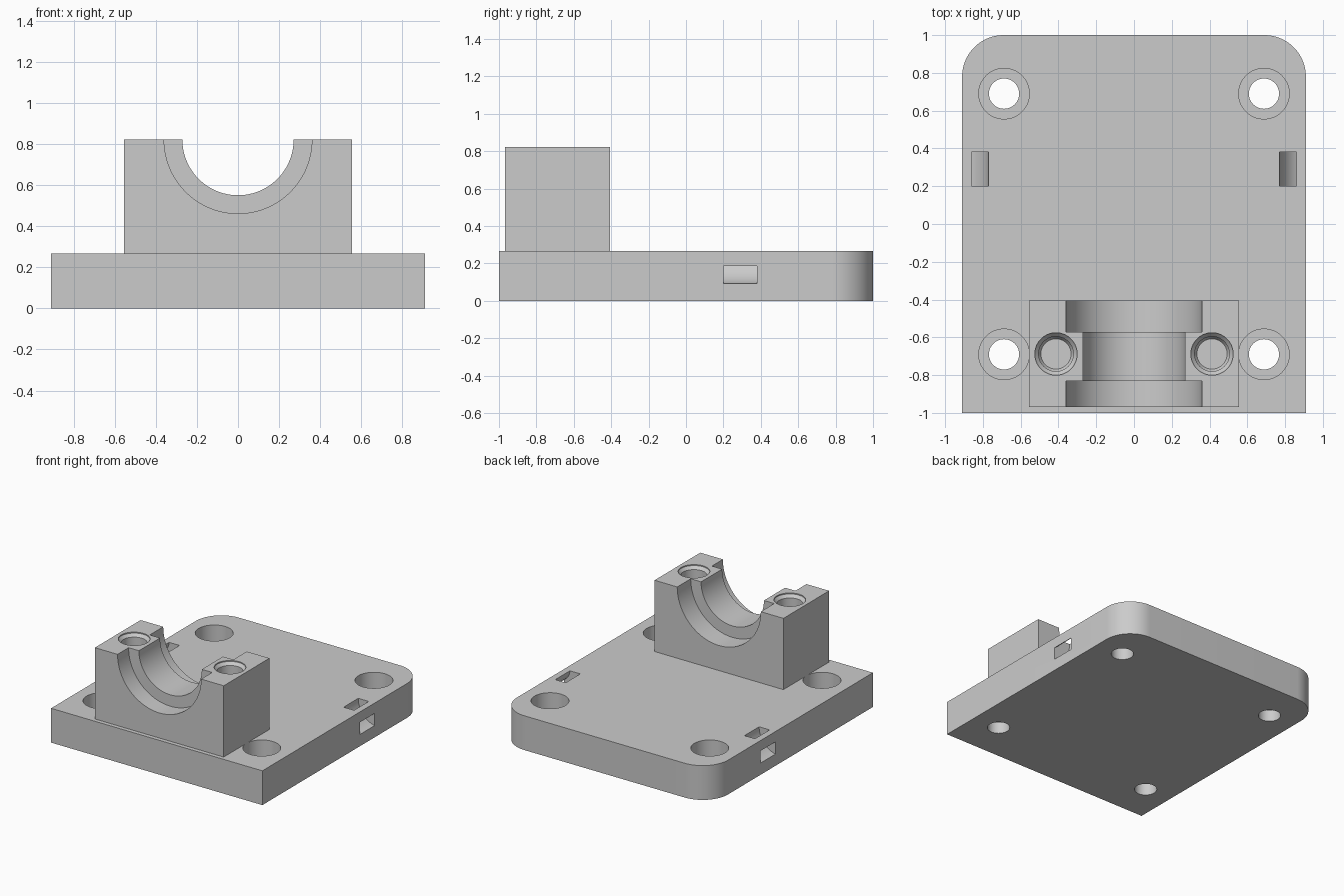
import bpy, bmesh, math
from mathutils import Matrix

if "Cube" in bpy.data.objects:
    bpy.data.objects.remove(bpy.data.objects["Cube"])

BASE_H, TOP = 0.267, 0.822
grey = bpy.data.materials.new("plain grey")
grey.diffuse_color = (0.6, 0.6, 0.6, 1)
grey.use_nodes = True
grey.node_tree.nodes["Principled BSDF"].inputs["Base Color"].default_value = grey.diffuse_color


def finish(name, bm):
    bmesh.ops.recalc_face_normals(bm, faces=bm.faces)
    me = bpy.data.meshes.new(name)
    bm.to_mesh(me)
    bm.free()
    me.materials.append(grey)
    ob = bpy.data.objects.new(name, me)
    bpy.context.collection.objects.link(ob)
    return ob


def extrude(name, outline, depth, matrix=Matrix()):
    """Prism from a 2D outline, extruded along local z."""
    bm = bmesh.new()
    face = bm.faces.new([bm.verts.new((x, y, 0)) for x, y in outline])
    new = bmesh.ops.extrude_face_region(bm, geom=[face])["geom"]
    bmesh.ops.translate(bm, vec=(0, 0, depth),
                        verts=[v for v in new if isinstance(v, bmesh.types.BMVert)])
    bm.transform(matrix)
    return finish(name, bm)


def revolve(name, profile, matrix, n=64):
    """Closed solid from (radius, height) points, turned about local z."""
    bm = bmesh.new()
    rings = [[bm.verts.new((r * math.cos(2 * math.pi * i / n),
                            r * math.sin(2 * math.pi * i / n), z)) for i in range(n)]
             for r, z in profile]
    for a, b in zip(rings, rings[1:]):
        for i in range(n):
            j = (i + 1) % n
            bm.faces.new((a[i], a[j], b[j], b[i]))
    bm.faces.new(rings[0])
    bm.faces.new(rings[-1])
    bm.transform(matrix)
    return finish(name, bm)


def arc(cx, cy, r, a0, a1, n=20):
    return [(cx + r * math.cos(math.radians(a0 + (a1 - a0) * i / n)),
             cy + r * math.sin(math.radians(a0 + (a1 - a0) * i / n))) for i in range(n + 1)]


def cut(target, cutters):
    """Subtract the cutters, then shade the curved walls smooth."""
    bpy.ops.object.select_all(action='DESELECT')
    bpy.context.view_layer.objects.active = target
    target.select_set(True)
    for c in cutters:
        c.hide_render = True
        mod = target.modifiers.new("cut", 'BOOLEAN')
        mod.operation, mod.solver, mod.object = 'DIFFERENCE', 'EXACT', c
        bpy.ops.object.modifier_apply(modifier=mod.name)
        bpy.data.objects.remove(c)
    bpy.ops.object.shade_smooth_by_angle(angle=math.radians(25))


# Base plate: rounded rear corners, square front corners
R = 0.22
outline = ([(-0.91, -1), (0.91, -1)] + arc(0.91 - R, 1 - R, R, 0, 90)
           + arc(-0.91 + R, 1 - R, R, 90, 180))
base = extrude("base_plate", outline, BASE_H)

# Counterbored mounting holes and curved strap channels
cutters = []
stand_y = Matrix.Rotation(math.pi / 2, 4, 'X')
for sx in (-1, 1):
    for y in (-0.69, 0.69):
        cutters.append(revolve("mount_hole_cutter",
                               [(0.08, -0.1), (0.08, 0.09), (0.134, 0.09), (0.134, 0.5)],
                               Matrix.Translation((sx * 0.688, y, 0))))
    ring = ([(0.77, 0.35)] + arc(0.95, BASE_H, 0.18, 180, 270)
            + arc(0.95, BASE_H, 0.09, 270, 180) + [(0.86, 0.35)])
    cutters.append(extrude("strap_channel_cutter", [(sx * x, z) for x, z in ring], 0.18,
                           Matrix.Translation((0, 0.38, 0)) @ stand_y))
cut(base, cutters)

# Bearing block on the front of the plate
block = extrude("bearing_block",
                [(-0.555, -0.968), (0.555, -0.968), (0.555, -0.406), (-0.555, -0.406)],
                TOP - BASE_H, Matrix.Translation((0, 0, BASE_H)))

# Stepped half-round cradle, wider at both ends
cradle = revolve("cradle_cutter",
                 [(0.36, 0.2), (0.36, 0.572), (0.271, 0.572), (0.271, 0.832),
                  (0.36, 0.832), (0.36, 1.2)],
                 Matrix.Translation((0, 0, TOP)) @ stand_y, 96)

# Chamfered screw holes beside the cradle
screws = [revolve("screw_hole_cutter",
                  [(0.08, 0.42), (0.092, 0.42 + 0.02), (0.092, TOP - 0.03),
                   (0.112, TOP - 0.008), (0.112, TOP + 0.1)],
                  Matrix.Translation((sx * 0.413, -0.688, 0))) for sx in (-1, 1)]
cut(block, [cradle] + screws)
